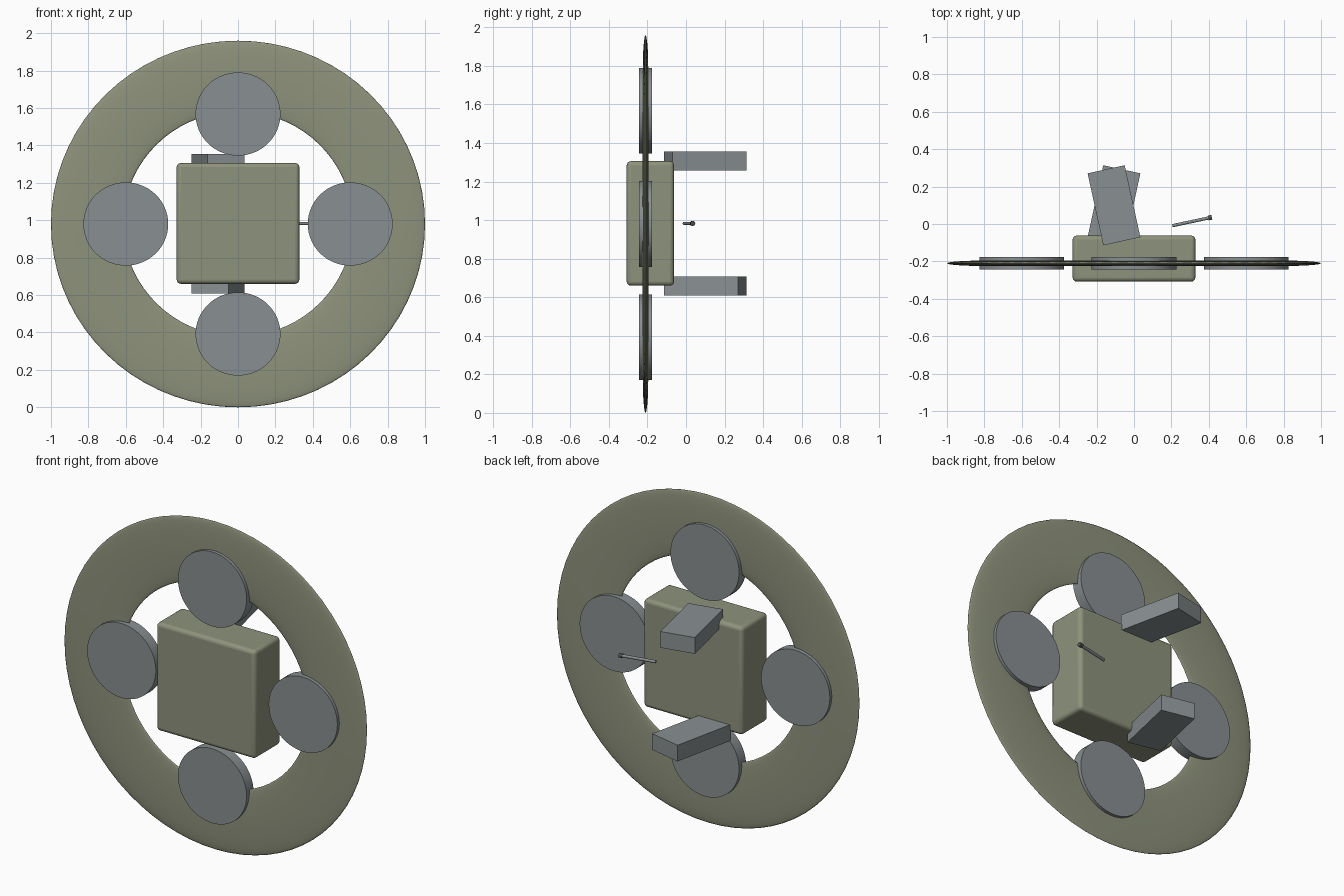
import bpy
from math import radians, cos, sin
from mathutils import Vector

if "Cube" in bpy.data.objects:
    bpy.data.objects.remove(bpy.data.objects["Cube"])

CZ = 0.98          # hub height
RING_Y = -0.21     # plane of ring and discs
SQUASH = 0.98      # slight vertical squash of the whole model


def material(name, rgb):
    m = bpy.data.materials.new(name)
    m.diffuse_color = (*rgb, 1)
    m.use_nodes = True
    m.node_tree.nodes["Principled BSDF"].inputs["Base Color"].default_value = m.diffuse_color
    return m


olive = material("olive", (0.27, 0.29, 0.20))
steel = material("steel", (0.25, 0.275, 0.285))
dark = material("dark_grey", (0.08, 0.085, 0.085))


def finish(name, mat, smooth=True):
    ob = bpy.context.object
    ob.name = name
    ob.data.materials.append(mat)
    if smooth:
        bpy.ops.object.shade_smooth_by_angle(angle=radians(35))
    return ob


def box(name, loc, size, mat, rot_z=0.0, bevel=0.0):
    bpy.ops.mesh.primitive_cube_add(size=1, location=loc)
    ob = bpy.context.object
    ob.scale = size
    bpy.ops.object.transform_apply(location=False, rotation=False, scale=True)
    ob.rotation_euler.z = rot_z
    finish(name, mat, smooth=bevel > 0)
    if bevel:
        b = ob.modifiers.new("bevel", 'BEVEL')
        b.width, b.segments = bevel, 4
    return ob


def rod(name, a, b, r, mat, sides=24):
    a, b = Vector(a), Vector(b)
    d = b - a
    bpy.ops.mesh.primitive_cylinder_add(
        vertices=sides, radius=r, depth=d.length, location=(a + b) / 2,
        rotation=d.to_track_quat('Z', 'Y').to_euler())
    return finish(name, mat)


# Flattened outer ring
bpy.ops.mesh.primitive_torus_add(
    major_radius=0.807, minor_radius=0.193, major_segments=72, minor_segments=20,
    location=(0, RING_Y, CZ), rotation=(radians(90), 0, 0))
bpy.context.object.scale = (1, SQUASH, 0.075)
finish("outer_ring", olive)

# Central body
box("central_body", (0, -0.185, 0.983), (0.656, 0.246, 0.646), olive, bevel=0.022)

# Four round pods on the ring's inner edge
for i, (dx, dz) in enumerate([(0.6, 0), (-0.6, 0), (0, 0.588), (0, -0.588)]):
    bpy.ops.mesh.primitive_cylinder_add(
        vertices=64, radius=0.227, depth=0.066,
        location=(dx, RING_Y, CZ + dz), rotation=(radians(90), 0, 0))
    bpy.context.object.scale.y = SQUASH
    finish(f"pod_{i + 1}", steel)

# Upper and lower rear arms, twisted opposite ways
for name, z, turn in (("upper_arm", 1.307, 1), ("lower_arm", 0.658, -1)):
    box(name, (-0.107, 0.10, z), (0.203, 0.394, 0.097), steel, radians(12.3) * turn)

# Thin pin with a dark tip
start = Vector((0.205, -0.009, 0.983))
along = Vector((cos(radians(12)), sin(radians(12)), 0))
rod("pin", start, start + along * 0.2, 0.0085, steel)
rod("pin_tip", start + along * 0.196, start + along * 0.216, 0.0125, dark)
